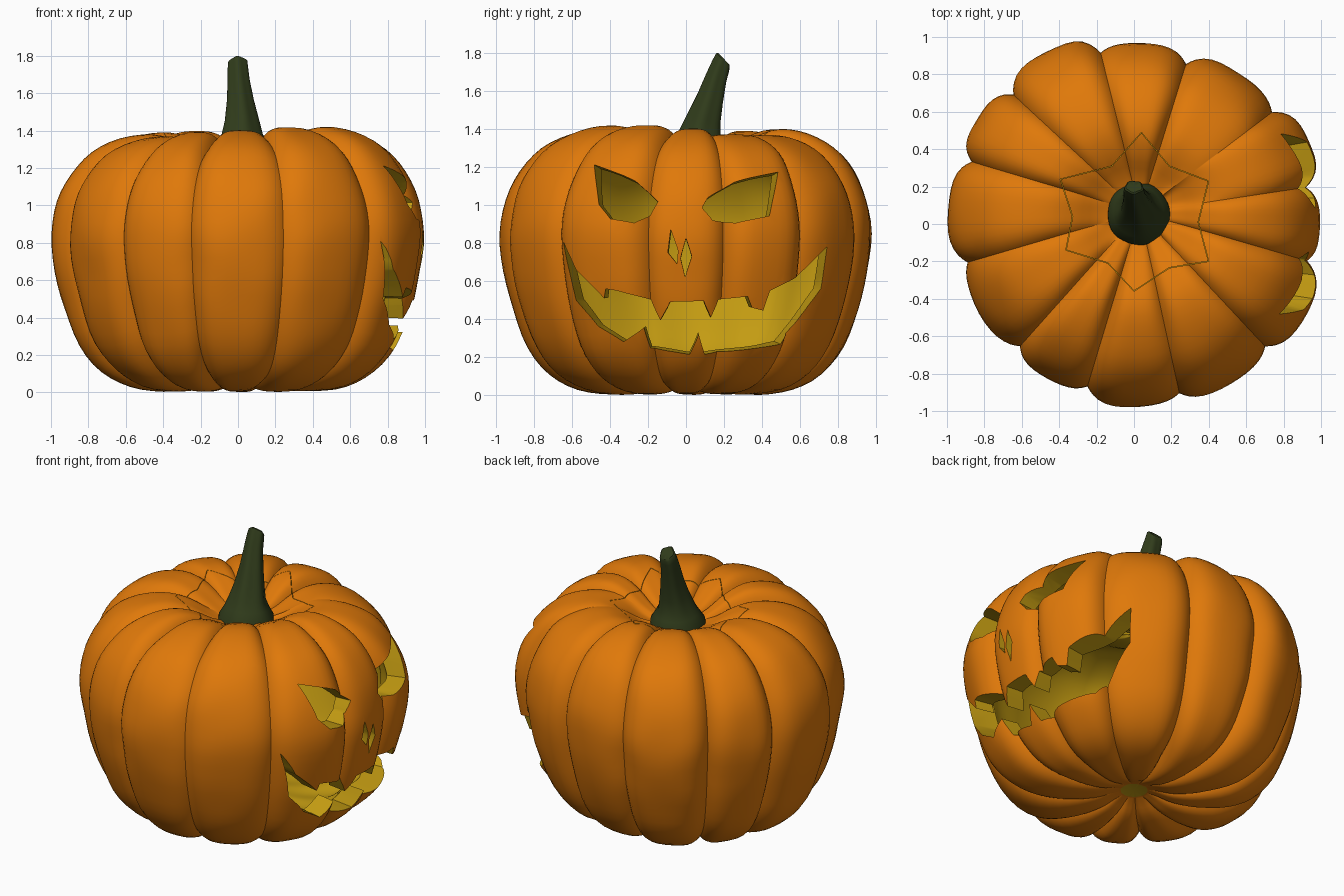
import bpy, bmesh, math
from mathutils import Vector, noise
from mathutils.geometry import interpolate_bezier

if "Cube" in bpy.data.objects:
    bpy.data.objects.remove(bpy.data.objects["Cube"])


def material(name, rgb):
    m = bpy.data.materials.new(name)
    m.diffuse_color = (*rgb, 1)
    m.use_nodes = True
    m.node_tree.nodes["Principled BSDF"].inputs["Base Color"].default_value = m.diffuse_color
    return m


SKIN = material("orange_skin", (0.74, 0.19, 0.003))
FLESH = material("yellow_flesh", (0.55, 0.33, 0.006))
STEM = material("green_stem", (0.03, 0.045, 0.011))


def make_object(name, bm, mats):
    me = bpy.data.meshes.new(name)
    bm.to_mesh(me)
    bm.free()
    ob = bpy.data.objects.new(name, me)
    bpy.context.collection.objects.link(ob)
    for m in mats:
        me.materials.append(m)
    return ob


def spline(pts, n):
    """Smooth curve through 2D points."""
    p = [Vector((a, b, 0)) for a, b in pts]
    out = []
    for i in range(len(p) - 1):
        a, b = p[max(i - 1, 0)], p[min(i + 2, len(p) - 1)]
        seg = interpolate_bezier(p[i], p[i] + (p[i + 1] - a) / 6,
                                 p[i + 1] - (b - p[i]) / 6, p[i + 1], n + 1)
        out += seg[:-1]
    return out + [p[-1]]


def skin_rings(bm, rings, flip=False, mat=0, base_mat=None):
    """Bridge closed rings and fan-cap both ends."""
    vs = [[bm.verts.new(c) for c in ring] for ring in rings]
    n = len(vs[0])

    def face(f, m):
        bm.faces.new(f[::-1] if flip else f).material_index = m
    for a, b in zip(vs, vs[1:]):
        for j in range(n):
            k = (j + 1) % n
            face([a[j], a[k], b[k], b[j]], mat)
    for ring, rev in ((vs[0], True), (vs[-1], False)):
        c = bm.verts.new(sum((v.co for v in ring), Vector()) / n)
        for j in range(n):
            f = [ring[j], ring[(j + 1) % n], c]
            face(f[::-1] if rev else f, base_mat if rev and base_mat is not None else mat)


# Pumpkin shell: crest profile, uneven ribs between groove angles
PROFILE = [(.08, .075), (.14, .055), (.24, .02), (.4, .005), (.58, .03), (.73, .11),
           (.85, .25), (.93, .45), (.98, .65), (1.0, .85), (.97, 1.03), (.9, 1.18),
           (.79, 1.3), (.64, 1.375), (.48, 1.4), (.34, 1.36), (.22, 1.29), (.1, 1.245),
           (.04, 1.24)]
GROOVES = [12, 39, 72, 101, 133, 159, 193, 227, 254, 285, 317, 348, 372]
GROOVE_R = [.945, .945, .9, .93, .94, .925, .915, .895, .905, .94, .955, .945, .945]
CREST = [1.035, .985, .97, 1.035, 1.01, 1.0, .955, .95, .98, 1.0, 1.035, .995]
LIFT = [-.03, -.03, .0, .0, -.01, -.02, -.03, -.01, .0, .02, .02, .0]
STEPS = 16


def shell_rings(offset, inner=False):
    pts = spline(PROFILE, 3)
    rings = []
    for i, p in enumerate(pts):
        t = pts[min(i + 1, len(pts) - 1)] - pts[max(i - 1, 0)]
        nr, nz = Vector((t.y, -t.x)).normalized()
        ring = []
        for k in range(12):
            mid = math.radians(GROOVES[k] + GROOVES[k + 1]) / 2
            half = math.radians(GROOVES[k + 1] - GROOVES[k]) / 2
            for j in range(STEPS):
                s = math.sin(math.pi / 2 * (2 * j / STEPS - 1))
                g = math.sin(s * math.pi / 2) ** 2 if inner else abs(s) ** 3.8
                depth = .01 if inner else .985 - GROOVE_R[k + (s > 0)]
                push = offset + depth * g * max(0, min(1, (p.x - .08) / .4))
                r = p.x * (.985 + (CREST[k] - .985) * (1 - g)) - nr * push
                z = p.y + LIFT[k] * (1 - g) * (p.y / 1.4) ** 3 - nz * push
                a = mid + s * half
                shift = max(0, 1 - p.x) if p.y > .8 else 0
                c = Vector((r * math.cos(a) + .03 * shift, r * math.sin(a) + .06 * shift, z))
                wob = .01 * noise.noise(c * 4) * min(1, p.x)
                ring.append(c + Vector((math.cos(a) * nr, math.sin(a) * nr, nz)) * wob)
        rings.append(ring)
    return rings


bm = bmesh.new()
skin_rings(bm, shell_rings(0), base_mat=1)
skin_rings(bm, shell_rings(.115, True), flip=True, mat=1)
body = make_object("pumpkin_body", bm, [SKIN, FLESH])


def prism(bm, lower, upper):
    """Closed prism between two matching outlines."""
    a, b = ([bm.verts.new(c) for c in o] for o in (lower, upper))
    fs = [bm.faces.new(a[::-1]), bm.faces.new(b)]
    for i in range(len(a)):
        j = (i + 1) % len(a)
        fs.append(bm.faces.new([a[i], a[j], b[j], b[i]]))
    for f in fs:
        f.material_index = 1
    bmesh.ops.recalc_face_normals(bm, faces=fs)
    bmesh.ops.triangulate(bm, faces=fs)


def boolean(ob, cutter, op):
    bpy.context.view_layer.objects.active = ob
    m = ob.modifiers.new("cut", 'BOOLEAN')
    m.operation, m.solver, m.object = op, 'EXACT', cutter
    bpy.ops.object.modifier_apply(modifier=m.name)
    bpy.data.objects.remove(cutter)


# Star-shaped lid
STAR = [(.04, .49), (.19, .31), (.40, .23), (.345, .01), (.40, -.2), (.19, -.235),
        (0, -.36), (-.14, -.21), (-.365, -.14), (-.33, .04), (-.395, .24), (-.12, .31)]


def star_cutter(scale):
    bm = bmesh.new()
    o = [(.02 + (x - .02) * scale, .06 + (y - .06) * scale) for x, y in STAR]
    prism(bm, [(x, y, 1.0) for x, y in o], [(x, y, 1.6) for x, y in o])
    return make_object("star_cutter", bm, [SKIN, FLESH])


lid = body.copy()
lid.data = body.data.copy()
lid.name = "lid"
bpy.context.collection.objects.link(lid)
boolean(lid, star_cutter(.992), 'INTERSECT')
boolean(body, star_cutter(1), 'DIFFERENCE')

# Carved face on the +x side, outlines in (y, z)
EYE_L = [(-.495, 1.22), (-.27, 1.13), (-.15, 1.02), (-.19, .95), (-.27, .905),
         (-.39, .925), (-.45, 1.0)]
EYE_R = [(.495, 1.18), (.26, 1.125), (.115, 1.04), (.085, .985), (.14, .92),
         (.26, .905), (.43, .94)]
NOSE_L = [(-.08, .87), (-.042, .76), (-.047, .69), (-.095, .75)]
NOSE_R = [(0, .825), (.03, .73), (-.005, .62), (-.028, .72)]
MOUTH = [(-.64, .81), (-.57, .66), (-.43, .51), (-.42, .56), (-.36, .55), (-.19, .5),
         (-.14, .39), (-.085, .49), (.095, .495), (.135, .405), (.175, .5), (.325, .52),
         (.35, .46), (.41, .445), (.44, .55), (.6, .63), (.74, .78), (.72, .56),
         (.6, .37), (.52, .26), (.28, .225), (.105, .2), (.07, .315), (.02, .2),
         (-.2, .235), (-.23, .35), (-.34, .275), (-.47, .36), (-.58, .5)]


def slice_at(outline, x):
    """Outline spread outward from the centre, true to size at the skin."""
    out = []
    for y, z in outline:
        d = x - math.sqrt(.98 ** 2 - y * y)
        out.append((x, y * (1 + .4 * d), z + .22 * (z - .65) * d))
    return out


bm = bmesh.new()
for outline in (EYE_L, EYE_R, NOSE_L, NOSE_R, MOUTH):
    prism(bm, slice_at(outline, .3), slice_at(outline, 1.2))
boolean(body, make_object("face_cutter", bm, [SKIN, FLESH]), 'DIFFERENCE')

# Fluted, leaning stem: x, y, z, radius, tilt in degrees
PATH = [(.025, .05, 1.21, .17, 0), (.025, .055, 1.27, .165, 3), (.022, .065, 1.32, .135, 6),
        (.02, .075, 1.37, .11, 10), (.02, .095, 1.45, .09, 14), (.012, .13, 1.56, .07, 20),
        (.003, .163, 1.67, .057, 28), (0, .185, 1.73, .053, 38), (0, .196, 1.76, .05, 46),
        (0, .2, 1.767, .042, 46)]
rings = []
for i, (x, y, z, r, tilt) in enumerate(PATH):
    t = math.radians(tilt)
    ring = []
    for j in range(36):
        a = math.tau * j / 36
        q = r * (1 + (.06 if i > 2 else .015) * math.cos(5 * a + i * .25))
        ring.append(Vector((x + q * math.cos(a), y + q * math.sin(a) * math.cos(t),
                            z - q * math.sin(a) * math.sin(t))))
    rings.append(ring)
bm = bmesh.new()
skin_rings(bm, rings)
stem = make_object("stem", bm, [STEM])

# Smooth shading with crisp carved edges
for ob in (body, lid, stem):
    ob.select_set(True)
bpy.context.view_layer.objects.active = body
bpy.ops.object.shade_smooth_by_angle(angle=math.radians(38))
